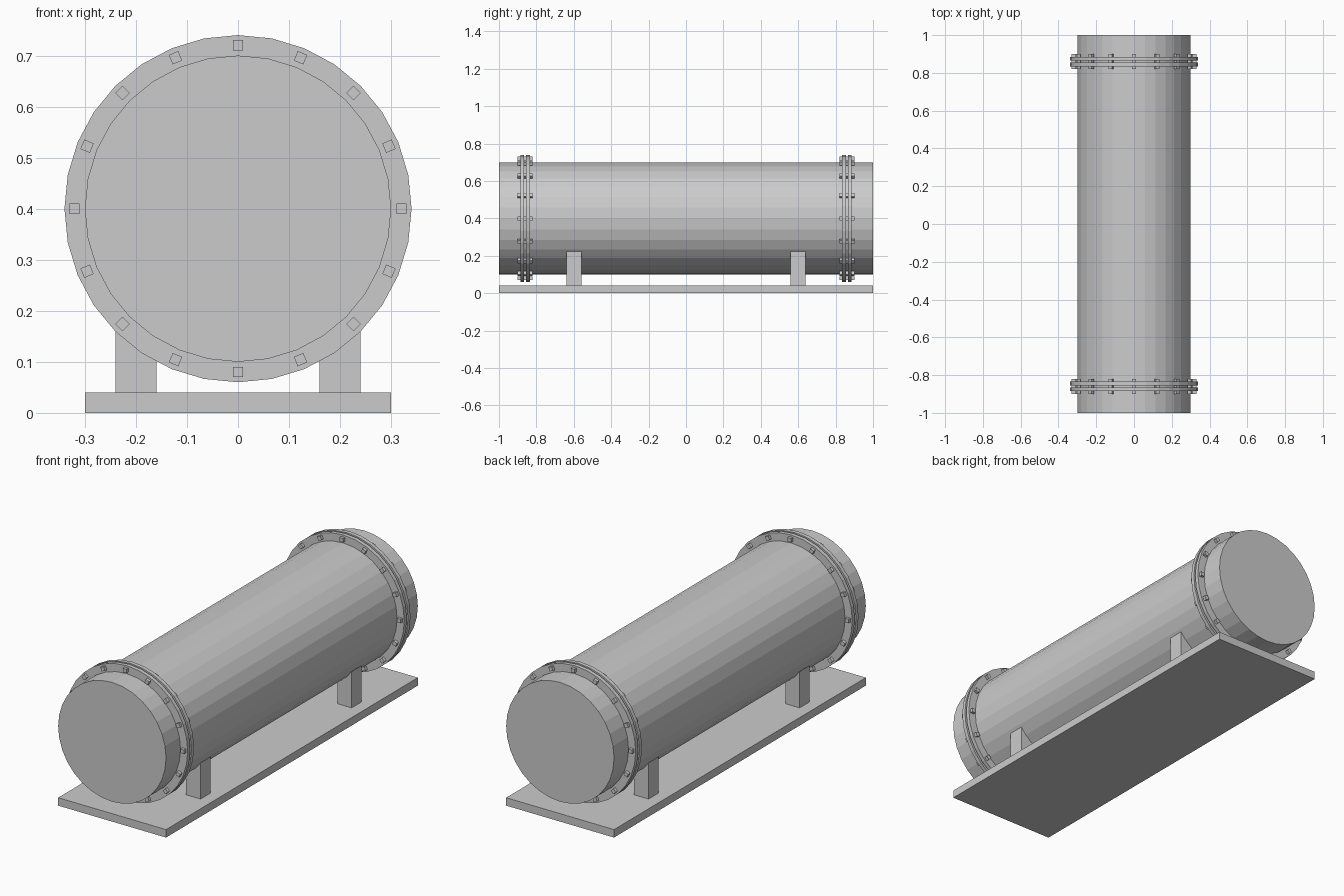
import bpy
from math import pi, sin, cos

AXIS_Z = 0.4
SIDES = 32
BOLTS = 16

cube = bpy.data.objects.get("Cube")
if cube:
    bpy.data.objects.remove(cube, do_unlink=True)

grey = bpy.data.materials.new("plain_grey")
grey.use_nodes = True
colour = (0.6, 0.6, 0.6, 1)
grey.diffuse_color = colour
grey.node_tree.nodes["Principled BSDF"].inputs["Base Color"].default_value = colour


def finish(name):
    obj = bpy.context.object
    obj.name = name
    bpy.ops.object.transform_apply(location=False, rotation=True, scale=True)
    obj.data.materials.append(grey)
    return obj


def box(name, centre, size, turn=0):
    bpy.ops.mesh.primitive_cube_add(size=1, location=centre, rotation=(0, turn, 0))
    bpy.context.object.scale = size
    return finish(name)


def drum(name, radius, length, y=0):
    bpy.ops.mesh.primitive_cylinder_add(vertices=SIDES, radius=radius, depth=length,
                                        location=(0, y, AXIS_Z), rotation=(pi / 2, 0, 0))
    return finish(name)


# Base plate and tank
box("base_plate", (0, 0, 0.02), (0.6, 2, 0.04))
drum("tank", 0.3, 2)

# Support legs, with tops buried in the tank
for side, x in (("left", 0.2), ("right", -0.2)):
    for end, y in (("front", -0.6), ("back", 0.6)):
        box(f"{end}_{side}_leg", (x, y, 0.14), (0.08, 0.08, 0.2))

# Paired flanges joined by a ring of square bolts
for end, y in (("front", -0.86), ("back", 0.86)):
    for part, offset in (("outer", 0.015), ("inner", -0.015)):
        shift = offset if y > 0 else -offset
        drum(f"{end}_{part}_flange", 0.34, 0.02, y + shift)
    for i in range(BOLTS):
        a = 2 * pi * i / BOLTS
        box(f"{end}_bolt_{i + 1}", (0.32 * cos(a), y, AXIS_Z + 0.32 * sin(a)),
            (0.02, 0.08, 0.02), -a)
